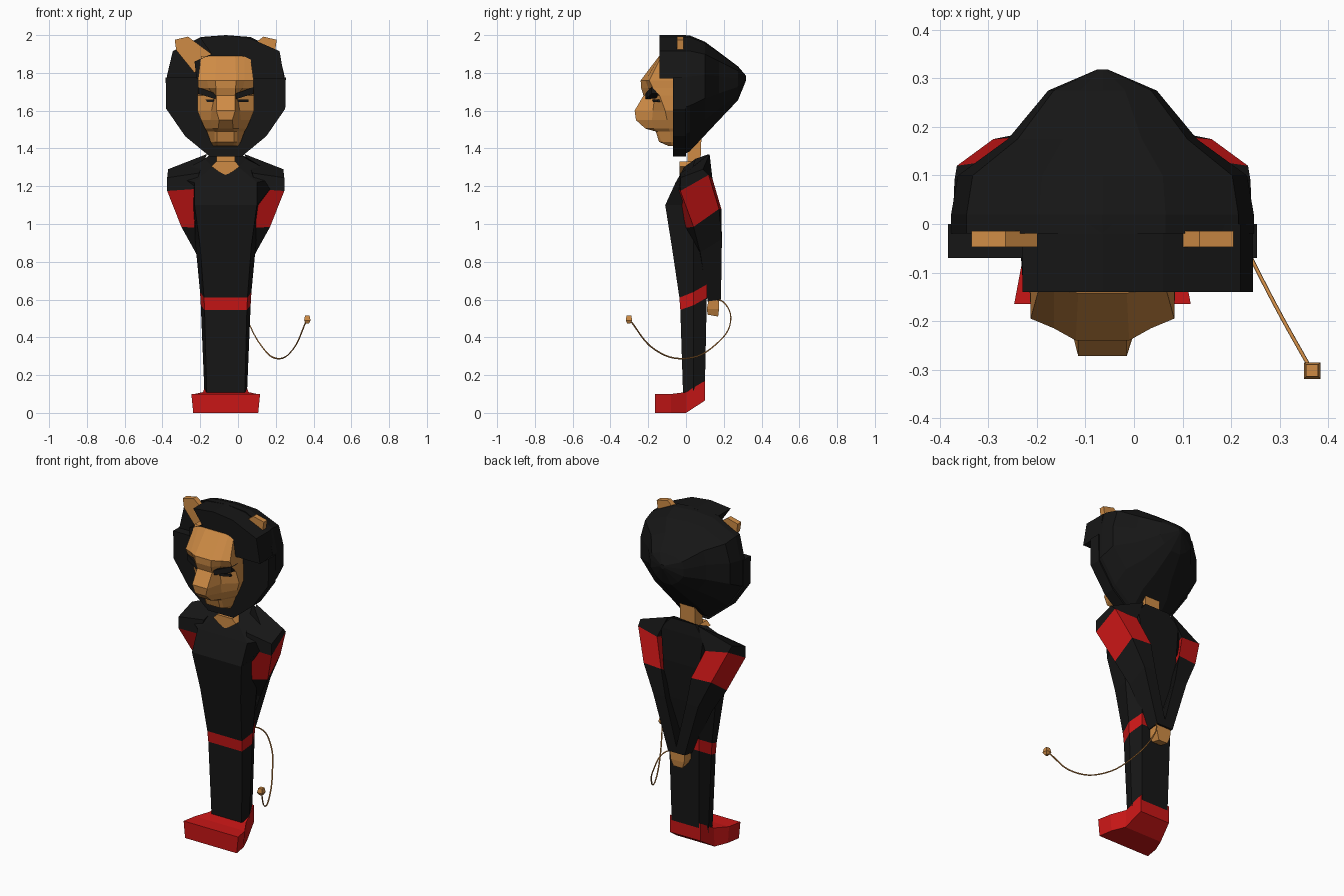
import bpy, bmesh
from mathutils import Vector

CX = -0.065  # symmetry axis of the figure


def material(name, rgb):
    m = bpy.data.materials.new(name)
    m.diffuse_color = (*rgb, 1)
    return m


TAN = material("tan", (0.62, 0.26, 0.06))
RED = material("red", (0.58, 0.008, 0.008))
BLACK = material("black", (0.008, 0.008, 0.008))


def loft(name, rings, mat):
    """Skin closed rings of equal length and cap both ends."""
    bm = bmesh.new()
    vs = [[bm.verts.new(p) for p in r] for r in rings]
    n = len(vs[0])
    for a, b in zip(vs, vs[1:]):
        for i in range(n):
            j = (i + 1) % n
            bm.faces.new((a[i], a[j], b[j], b[i]))
    bm.faces.new(vs[0])
    bm.faces.new(vs[-1])
    bmesh.ops.recalc_face_normals(bm, faces=bm.faces)
    me = bpy.data.meshes.new(name)
    bm.to_mesh(me)
    bm.free()
    me.materials.append(mat)
    ob = bpy.data.objects.new(name, me)
    bpy.context.collection.objects.link(ob)
    return ob


def sym(half):
    """Close a half outline of (offset, y, z) by mirroring it about the axis."""
    return [(CX + x, y, z) for x, y, z in half] + [(CX - x, y, z) for x, y, z in reversed(half)]


def body_ring(wf, ws, wb, yf, ym, yb, zf, zm, zb):
    return sym([(wf, yf, zf), (ws, ym, zm), (wb, yb, zb)])


def slab(name, outline, y0, y1, mat):
    return loft(name, [[(x, y, z) for x, z in outline] for y in (y0, y1)], mat)


# legs, belt and torso share their boundary rings
ankle = body_ring(0.10, 0.112, 0.09, -0.015, 0.04, 0.10, 0.08, 0.09, 0.14)
belt_low = body_ring(0.112, 0.132, 0.10, -0.03, 0.04, 0.11, 0.545, 0.57, 0.61)
belt_top = body_ring(0.115, 0.136, 0.10, -0.035, 0.04, 0.11, 0.61, 0.64, 0.68)
loft("legs", [ankle, belt_low], BLACK)
loft("belt", [belt_low, belt_top], RED)
loft("torso", [
    belt_top,
    body_ring(0.135, 0.16, 0.11, -0.075, 0.04, 0.13, 0.88, 0.89, 0.9),
    body_ring(0.165, 0.175, 0.12, -0.11, 0.03, 0.14, 1.10, 1.10, 1.12),
    body_ring(0.165, 0.29, 0.14, -0.055, 0.02, 0.13, 1.22, 1.25, 1.30),
    body_ring(0.07, 0.11, 0.08, -0.01, 0.05, 0.12, 1.30, 1.345, 1.37),
], BLACK)

# feet: one wedge, flared towards the toes
loft("feet", [
    sym([(0.172, -0.165, 0.0), (0.182, -0.165, 0.10)]),
    sym([(0.158, -0.08, 0.0), (0.166, -0.08, 0.10)]),
    sym([(0.125, 0.0, 0.0), (0.12, 0.0, 0.11)]),
    sym([(0.10, 0.10, 0.065), (0.10, 0.10, 0.17)]),
], RED)

# arms: folded behind the back with a red band, mirrored
ARM = [
    [(0.31, -0.03, 1.245), (0.305, 0.09, 1.29), (0.10, 0.125, 1.37), (0.14, -0.03, 1.27)],
    [(0.31, -0.03, 1.175), (0.30, 0.12, 1.26), (0.16, 0.14, 1.24), (0.165, -0.045, 1.185)],
    [(0.235, 0.04, 0.985), (0.225, 0.175, 1.08), (0.10, 0.187, 1.08), (0.16, 0.0, 0.98)],
    [(0.16, 0.075, 0.85), (0.15, 0.19, 0.92), (0.07, 0.19, 0.92), (0.09, 0.07, 0.85)],
    [(0.055, 0.115, 0.59), (0.055, 0.185, 0.60), (-0.01, 0.185, 0.60), (-0.01, 0.115, 0.59)],
]
for tag, s in (("left", 1), ("right", -1)):
    r = [[(CX + s * x, y, z) for x, y, z in ring] for ring in ARM]
    loft(tag + "_shoulder", r[:2], BLACK)
    loft(tag + "_arm_band", r[1:3], RED)
    loft(tag + "_arm", r[2:], BLACK)

# clasped hands
loft("hands", [
    sym([(0.05, 0.12, 0.60), (0.05, 0.175, 0.60)]),
    sym([(0.045, 0.11, 0.55), (0.045, 0.175, 0.55)]),
    sym([(0.03, 0.115, 0.52), (0.03, 0.17, 0.51)]),
], TAN)

# neck and the little open collar
loft("neck", [
    sym([(0.05, 0.005, 1.28), (0.05, 0.075, 1.28)]),
    sym([(0.05, 0.015, 1.55), (0.05, 0.085, 1.55)]),
], TAN)
loft("collar_opening", [
    [(CX + x, y, z) for x, z in ((0, 1.26), (0.035, 1.275), (0.075, 1.305), (0.05, 1.33), (-0.05, 1.33), (-0.075, 1.305), (-0.035, 1.275))]
    for y in (-0.05 + 0.015, 0.03)
], TAN)

# hair: outline shrunk ring by ring towards the back of the head
HALF = [(0.0, 2.0), (0.13, 1.99), (0.28, 1.915), (0.312, 1.775),
        (0.312, 1.615), (0.215, 1.47), (0.09, 1.365)]
OUT = [(x, z) for x, z in HALF] + [(-x, z) for x, z in reversed(HALF[1:])]


def hair_ring(y, width, top, bottom):
    k = (top - bottom) / (2.0 - 1.365)
    return [(CX + x * width / 0.312, y, bottom + (z - 1.365) * k) for x, z in OUT]


loft("hair", [
    hair_ring(-0.02, 0.312, 2.0, 1.365),
    hair_ring(0.02, 0.312, 1.998, 1.385),
    hair_ring(0.10, 0.298, 1.965, 1.47),
    hair_ring(0.175, 0.195, 1.91, 1.55),
    hair_ring(0.275, 0.112, 1.835, 1.655),
    hair_ring(0.318, 0.012, 1.785, 1.76),
], BLACK)

# lower mane framing the face, and the swept fringe above it
lower = [(0.318, 1.775), (0.315, 1.61), (0.215, 1.465), (0.085, 1.358)]
slab("mane_front", [(CX + x, z) for x, z in lower] + [(CX - x, z) for x, z in reversed(lower)],
     -0.07, 0.0, BLACK)
slab("fringe", [(-0.20, 1.985), (-0.065, 2.0), (0.06, 1.985), (0.22, 1.915), (0.245, 1.77),
                (-0.22, 1.77), (-0.23, 1.86), (-0.14, 1.90)], -0.14, 0.0, BLACK)

# ears
EAR = [(-0.27, 1.975), (-0.20, 1.992), (-0.075, 1.90), (-0.165, 1.80), (-0.262, 1.92)]
for tag, s in (("left", -1), ("right", 1)):
    slab(tag + "_ear", [(CX + s * x, z) for x, z in EAR], -0.047, -0.014, TAN)


# face: rows of nose, cheek and side points from forehead to chin
def face_row(z, wn, yn, wm, ym, ws, ys):
    return sym([(wn, yn, z), (wm, ym, z), (ws, ys, z), (ws, -0.03, z)])


loft("face", [
    face_row(1.89, 0.05, -0.142, 0.10, -0.138, 0.13, -0.13),
    face_row(1.76, 0.055, -0.24, 0.10, -0.215, 0.148, -0.195),
    face_row(1.72, 0.052, -0.238, 0.09, -0.20, 0.148, -0.175),
    face_row(1.68, 0.05, -0.225, 0.06, -0.165, 0.15, -0.14),
    face_row(1.60, 0.05, -0.272, 0.075, -0.175, 0.15, -0.11),
    face_row(1.55, 0.035, -0.265, 0.08, -0.18, 0.13, -0.10),
    face_row(1.505, 0.04, -0.215, 0.07, -0.17, 0.11, -0.09),
    face_row(1.49, 0.045, -0.16, 0.06, -0.15, 0.10, -0.085),
    face_row(1.435, 0.045, -0.143, 0.06, -0.13, 0.08, -0.08),
    face_row(1.412, 0.04, -0.09, 0.05, -0.085, 0.065, -0.075),
], TAN)

# dark slanted brows over the eyes
for tag, s in (("left", -1), ("right", 1)):
    loft(tag + "_brow", [
        [(CX + s * x, y, z) for y, z in ((yf, z0), (yf, z1), (-0.10, z1), (-0.10, z0))]
        for x, yf, z0, z1 in ((0.05, -0.215, 1.66, 1.69), (0.148, -0.182, 1.69, 1.725))
    ], BLACK)
    loft(tag + "_eye", [
        [(CX + s * x, y, z) for y, z in ((yf, 1.645), (yf, 1.66), (-0.10, 1.66), (-0.10, 1.645))]
        for x, yf in ((0.06, -0.178), (0.12, -0.15))
    ], BLACK)

# tail: thin curled curve with a small tuft
path = [(-0.04, 0.14, 0.60), (0.01, 0.20, 0.585), (0.05, 0.237, 0.49), (0.12, 0.155, 0.36),
        (0.205, 0.0, 0.288), (0.29, -0.165, 0.335), (0.365, -0.30, 0.495)]
cu = bpy.data.curves.new("tail", "CURVE")
cu.dimensions = "3D"
cu.bevel_depth = 0.004
cu.bevel_resolution = 0
cu.resolution_u = 6
sp = cu.splines.new("BEZIER")
sp.bezier_points.add(len(path) - 1)
for bp, p in zip(sp.bezier_points, path):
    bp.co = p
    bp.handle_left_type = bp.handle_right_type = "AUTO"
cu.materials.append(TAN)
bpy.context.collection.objects.link(bpy.data.objects.new("tail", cu))
tip = Vector((0.367, -0.302, 0.496))
loft("tail_tuft", [
    [tip + Vector((sx * w, sy * w, h)) for sx, sy in ((-1, -1), (1, -1), (1, 1), (-1, 1))]
    for w, h in ((0.009, -0.022), (0.017, -0.006), (0.012, 0.02))
], TAN)
